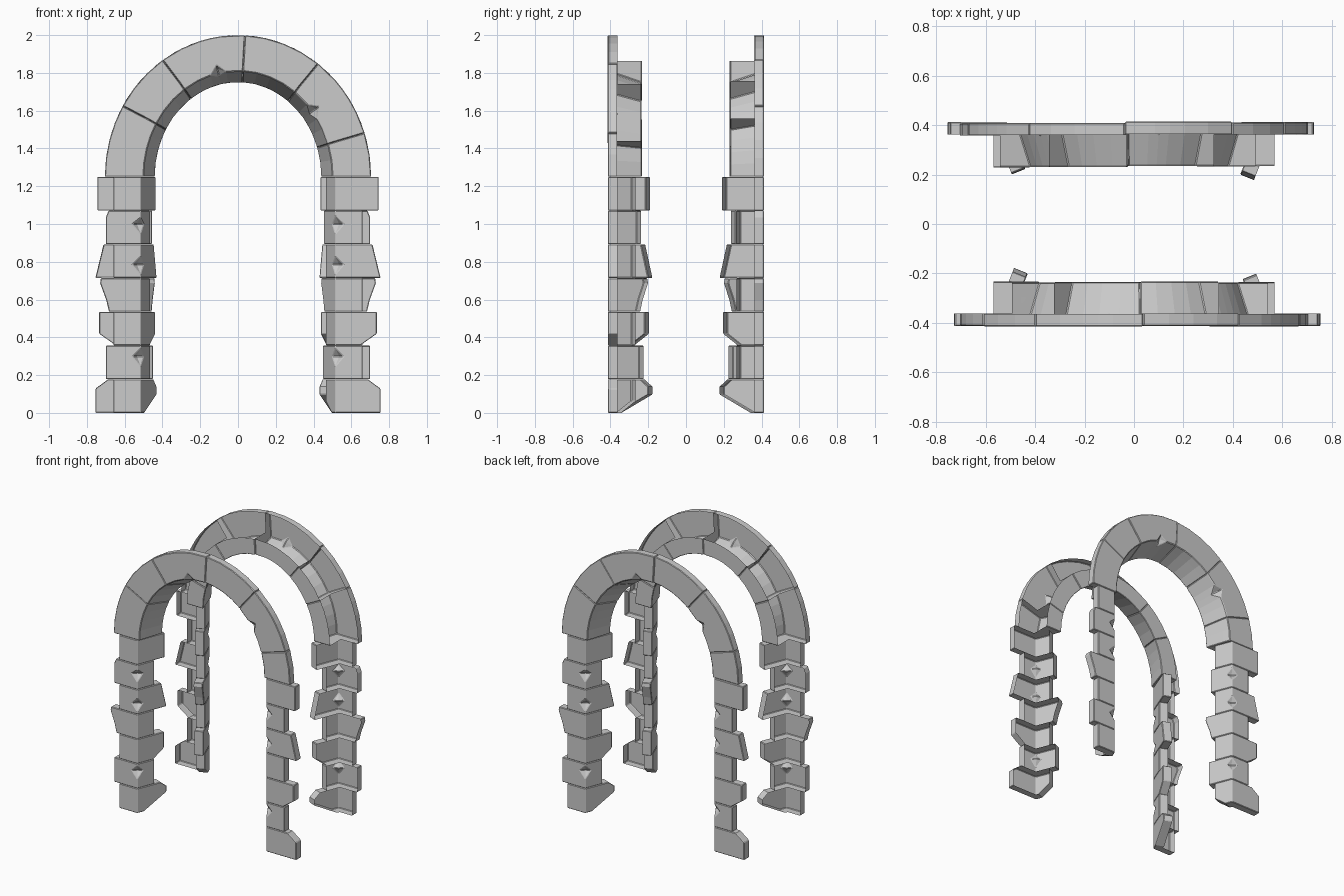
import bpy, bmesh, math, random

if "Cube" in bpy.data.objects:
    bpy.data.objects.remove(bpy.data.objects["Cube"])

random.seed(4)


def loft(name, sections, turn, chipped=None):
    """Stone shell through equal-length rings, open on its hidden rear side (3-4-5).
    Vertex 0 of ring `chipped` is a dent; turn = -1 spins the part 180 degrees about z."""
    bm = bmesh.new()
    rings = [[bm.verts.new((x * turn, y * turn, z)) for x, y, z in s] for s in sections]
    n = len(rings[0])
    rear = []
    for r, (a, b) in enumerate(zip(rings, rings[1:])):
        for i in range(n):
            j = (i + 1) % n
            quad = [a[i], a[j], b[j], b[i]]
            if chipped in (r, r + 1) and 0 in (i, j):
                # split so the dent becomes a clean diamond of triangles
                k = quad.index(rings[chipped][0])
                p, q, s, t = quad[k:] + quad[:k]
                bm.faces.new((p, q, t))
                bm.faces.new((q, s, t))
            else:
                f = bm.faces.new(quad)
                if i in (3, 4):
                    rear.append(f)
    bm.faces.new(rings[0])
    bm.faces.new(rings[-1])
    bmesh.ops.recalc_face_normals(bm, faces=bm.faces)
    bmesh.ops.delete(bm, geom=rear, context='FACES')
    me = bpy.data.meshes.new(name)
    bm.to_mesh(me)
    bm.free()
    ob = bpy.data.objects.new(name, me)
    bpy.context.collection.objects.link(ob)
    bev = ob.modifiers.new("worn_edges", 'BEVEL')
    bev.width, bev.segments, bev.limit_method = 0.004, 1, 'ANGLE'
    bev.angle_limit = math.radians(50)


def lerp(profile, f):
    for (a, p), (b, q) in zip(profile, profile[1:]):
        if a <= f <= b:
            return p + (q - p) * (f - a) / (b - a)


# Leg stones: L-shaped plan with a front wing and a slanted side wing
CX, CY, DX, DY, TH = 0.515, -0.414, -0.37, 0.93, 0.06


def leg_section(side, f_len, s_len, z, dent):
    c = (CX + 0.02 * dent, CY + 0.03 * dent)
    ox, oy = CX + DY * TH, CY - DX * TH
    t = (-0.362 - oy) / DY
    pts = [c, (CX + 0.045, CY), (CX + f_len, CY), (CX + f_len, -0.362),
           (ox + DX * t, -0.362),
           (ox + DX * s_len, oy + DY * s_len),
           (CX + DX * s_len, CY + DY * s_len),
           (CX + DX * 0.045, CY + DY * 0.045)]
    return [(side * x, y, z) for x, y in pts]


FLAT = [(0, 1), (1, 1)]
UNDERCUT = [(0, .6), (.35, 1), (1, 1)]
BELLY = [(0, .78), (.35, .85), (.85, 1), (1, .98)]
TAPER = [(0, 1), (1, .82)]
SHOULDER = [(0, 1), (.8, 1), (1, .92)]
FOOT_F = [(0, 1), (.72, 1), (1, .72)]
FOOT_S = [(0, .23), (.55, 1), (.78, 1), (1, .8)]
FOOT_SHORT = [(0, .38), (.35, 1), (1, 1)]
# long front length, long side length, front profile, side profile, chip height
STONES = [(.24, .23, FOOT_F, FOOT_S, None), (.185, .18, FLAT, FLAT, .68),
          (.22, .21, UNDERCUT, UNDERCUT, None), (.215, .205, BELLY, BELLY, None),
          (.24, .23, TAPER, TAPER, .4), (.185, .165, SHOULDER, FLAT, .6),
          (.23, .215, FLAT, FLAT, None)]
H = 1.25 / len(STONES)


def leg(label, side, turn):
    for i, (fl, sl, fp, sp, chip) in enumerate(STONES):
        # wings alternate long and short up the leg, like quoins
        if (i % 2 == 0) == (side > 0):
            sl, sp = 0.135, FLAT if i else FOOT_SHORT
        else:
            fl, fp = 0.145, FLAT
        fs = {f for f, _ in fp} | {f for f, _ in sp}
        if chip:
            fs |= {chip - .3, chip, chip + .25}
        fs = sorted(fs)
        loft(f"{label}_leg_stone_{i + 1}",
             [leg_section(side, fl * lerp(fp, f), sl * lerp(sp, f),
                          H * i + H * f * .995, f == chip) for f in fs],
             turn, fs.index(chip) if chip else None)


# Arch stones: face ring plus a flared soffit with a rear lip, on an elliptical curve
def arch_section(deg, dy, dent):
    c, s = math.cos(math.radians(deg)), math.sin(math.radians(deg))
    d = 0.025 * dent
    prof = [(.50 + d, -.412 + d, .56 + d), (.545, -.412, .605),
            (.705, -.412, .75), (.705, -.362, .75),
            (.57, -.362, .615), (.57, -.233, .615),
            (.44, -.233, .50), (.482, -.36, .543)]
    return [(a * c, y + dy, 1.25 + b * s) for a, y, b in prof]


JOINTS = [0, 18, 53, 87, 124.5, 150, 180]
CHIPS = {1: 38, 3: 102}


def arch(label, turn):
    for i, (a, b) in enumerate(zip(JOINTS, JOINTS[1:])):
        n = max(2, round((b - a) / 8.5))
        dy = random.uniform(-.004, .004)
        stops = [a + .06 + (b - a - .12) * k / n for k in range(n + 1)]
        chip = CHIPS.get(i)
        if chip:
            stops = sorted([t for t in stops if abs(t - chip) > 7]
                           + [chip - 5, chip, chip + 5])
        loft(f"{label}_arch_stone_{i + 1}",
             [arch_section(t, dy, t == chip) for t in stops],
             turn, stops.index(chip) if chip else None)


for label, turn in (("front", 1), ("back", -1)):
    leg(label + "_first", 1, turn)
    leg(label + "_second", -1, turn)
    arch(label, turn)
